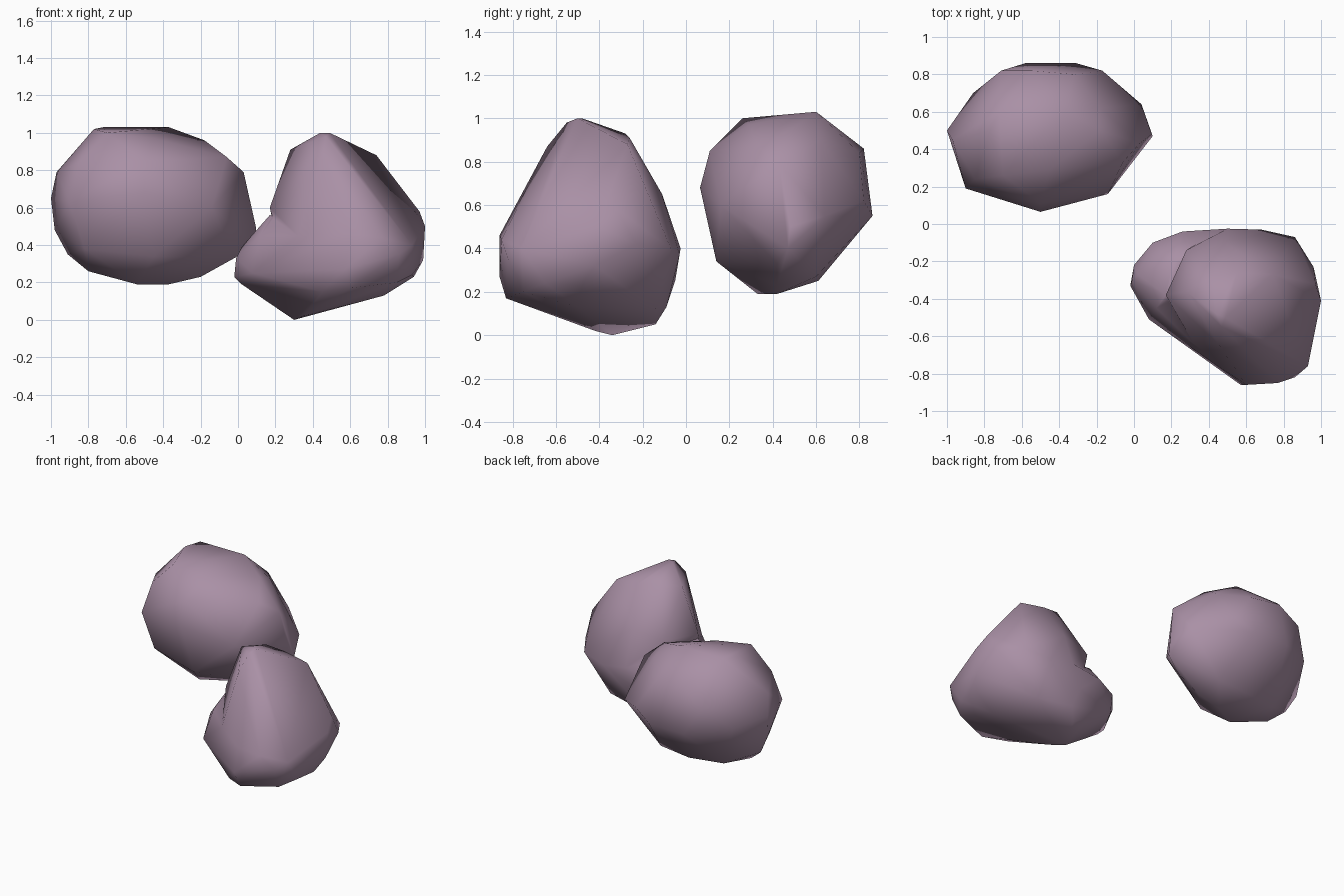
import bpy, bmesh
from math import radians

stone = bpy.data.materials.new("mauve_stone")
stone.diffuse_color = (0.40, 0.28, 0.38, 1)


def hull(name, points):
    """Faceted boulder: convex hull around a few corner points."""
    bm = bmesh.new()
    for p in points:
        bm.verts.new(p)
    bmesh.ops.convex_hull(bm, input=bm.verts[:])
    bmesh.ops.delete(bm, geom=[v for v in bm.verts if not v.link_faces], context='VERTS')
    bmesh.ops.recalc_face_normals(bm, faces=bm.faces[:])
    me = bpy.data.meshes.new(name)
    bm.to_mesh(me)
    bm.free()
    ob = bpy.data.objects.new(name, me)
    me.materials.append(stone)
    bpy.context.collection.objects.link(ob)
    return ob


def select(ob):
    bpy.ops.object.select_all(action='DESELECT')
    ob.select_set(True)
    bpy.context.view_layer.objects.active = ob


# Rounded boulder, back left
round_boulder = hull("round_boulder", [
    # crown
    (-.77, .50, 1.02), (-.72, .60, 1.03), (-.37, .60, 1.03), (-.45, .29, .97), (-.70, .26, 1.0),
    # right end
    (-.18, .50, .96), (-.18, .62, .90), (-.06, .33, .87), (.03, .43, .79), (.095, .48, .50),
    (.10, .47, .40), (.04, .64, .55), (-.02, .42, .33), (-.14, .16, .60),
    # underside
    (-.20, .42, .23), (-.37, .42, .19), (-.54, .33, .19), (-.22, .60, .27), (-.45, .61, .25),
    (-.70, .57, .26), (-.80, .40, .26), (-.82, .22, .38),
    # left end
    (-.91, .45, .35), (-.98, .48, .48), (-1.0, .50, .65), (-.97, .45, .79),
    (-.90, .19, .63), (-.86, .70, .60), (-.85, .24, .84),
    # front and back
    (-.50, .065, .68), (-.50, .11, .85), (-.45, .14, .34),
    (-.71, .82, .76), (-.55, .82, .86), (-.58, .86, .55), (-.31, .86, .55),
    (-.17, .82, .62), (-.32, .80, .84)])

# Lower half of the peaked boulder, shared by the peak and the side lobe
base = [
    # right flank
    (.99, -.42, .32), (.94, -.48, .23), (.93, -.65, .24), (.96, -.23, .42),
    # back
    (.50, -.025, .40), (.68, -.03, .37), (.86, -.07, .40), (.42, -.05, .25), (.45, -.09, .13),
    # front
    (.93, -.76, .40), (.86, -.82, .35), (.77, -.85, .44), (.57, -.86, .27),
    (.60, -.86, .46), (.60, -.83, .17), (.85, -.75, .20), (.32, -.64, .45),
    # underside
    (.30, -.34, 0), (.35, -.42, .02), (.40, -.14, .05), (.70, -.14, .12), (.78, -.50, .13),
    (.30, -.64, .19), (.45, -.74, .15)]

# Peaked boulder, front right
peaked_boulder = hull("peaked_boulder", base + [
    # peak
    (.28, -.36, .91), (.44, -.48, 1.0), (.49, -.50, 1.0), (.47, -.55, .98),
    (.42, -.28, .93), (.55, -.26, .91), (.74, -.27, .88), (.45, -.64, .87),
    # flanks and back
    (.97, -.32, .58), (1.0, -.41, .50), (.17, -.38, .60), (.28, -.14, .60), (.50, -.11, .65)])

# Low side lobe spreading from the base
lobe = hull("side_lobe", base + [
    (-.02, -.33, .23), (-.01, -.30, .33), (.02, -.27, .39), (0, -.22, .32),
    (.10, -.10, .35), (.26, -.04, .38), (.08, -.51, .25), (.22, -.60, .27), (.10, -.12, .22),
    (.17, -.38, .56), (.21, -.20, .55), (.02, -.35, .19), (.30, -.15, .08), (.12, -.45, .45)])

fuse = peaked_boulder.modifiers.new("fuse_lobe", 'BOOLEAN')
fuse.operation = 'UNION'
fuse.solver = 'EXACT'
fuse.use_self = True
fuse.object = lobe
select(peaked_boulder)
bpy.ops.object.modifier_apply(modifier=fuse.name)
bpy.data.objects.remove(lobe, do_unlink=True)

# Smooth shading across the soft facets
for ob in (round_boulder, peaked_boulder):
    select(ob)
    bpy.ops.object.shade_smooth_by_angle(angle=radians(65))
